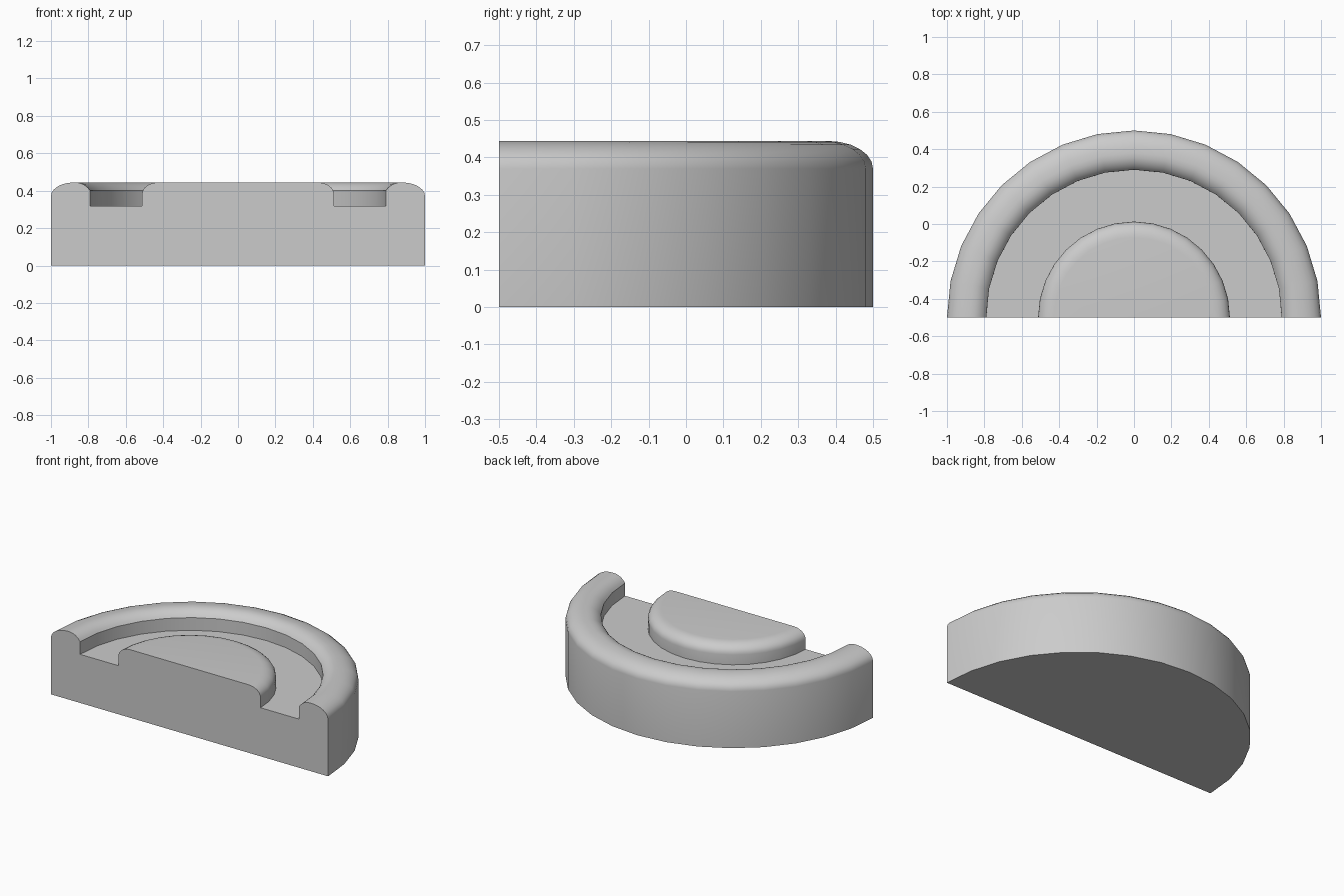
import bpy, bmesh
from math import pi, sin, cos, radians
from mathutils import Vector

if "Cube" in bpy.data.objects:
    bpy.data.objects.remove(bpy.data.objects["Cube"])

TOP, FLOOR, FRONT = 0.444, 0.317, -0.5
SIDES, STEPS = 16, 6


def arc(r, z, width, height, start, end):
    """Elliptical rounding about (r, z), angles in degrees."""
    angles = [radians(start + (end - start) * i / STEPS) for i in range(STEPS + 1)]
    return [(r + width * cos(a), z + height * sin(a)) for a in angles]


# Half section from the underside, over the rim, groove and island, to the axis
profile = [(0, 0), (1, 0)]
profile += arc(0.88, 0.37, 0.12, 0.074, 0, 90)            # outer rim shoulder
profile += arc(0.87, TOP - 0.094, 0.094, 0.094, 90, 148)  # inner rim shoulder
profile += [(0.79, FLOOR), (0.513, FLOOR)]                # groove floor
profile += arc(0.428, 0.382, 0.085, TOP - 0.382, 0, 90)   # island shoulder
profile += [(0, TOP)]

# Turn the section through half a circle
bm = bmesh.new()
verts = [bm.verts.new((r, FRONT, z)) for r, z in profile]
edges = [bm.edges.new(pair) for pair in zip(verts, verts[1:])]
bmesh.ops.spin(bm, geom=verts + edges, cent=Vector((0, FRONT, 0)),
               axis=Vector((0, 0, 1)), angle=pi, steps=SIDES)
bmesh.ops.remove_doubles(bm, verts=bm.verts[:], dist=0.0005)

# Close the flat cut front
rim_edges = [e for e in bm.edges if e.is_boundary]
bmesh.ops.holes_fill(bm, edges=rim_edges, sides=0)
bmesh.ops.recalc_face_normals(bm, faces=bm.faces[:])

mesh = bpy.data.meshes.new("grooved_half_disc")
bm.to_mesh(mesh)
bm.free()
body = bpy.data.objects.new("grooved_half_disc", mesh)
bpy.context.collection.objects.link(body)

# Plain grey finish
grey = bpy.data.materials.new("light_grey")
grey.use_nodes = True
colour = (0.6, 0.6, 0.6, 1)
grey.diffuse_color = colour
grey.node_tree.nodes["Principled BSDF"].inputs["Base Color"].default_value = colour
mesh.materials.append(grey)

# Smooth rounded surfaces, crisp corners
bpy.ops.object.select_all(action="DESELECT")
body.select_set(True)
bpy.context.view_layer.objects.active = body
bpy.ops.object.shade_smooth_by_angle(angle=radians(30))
